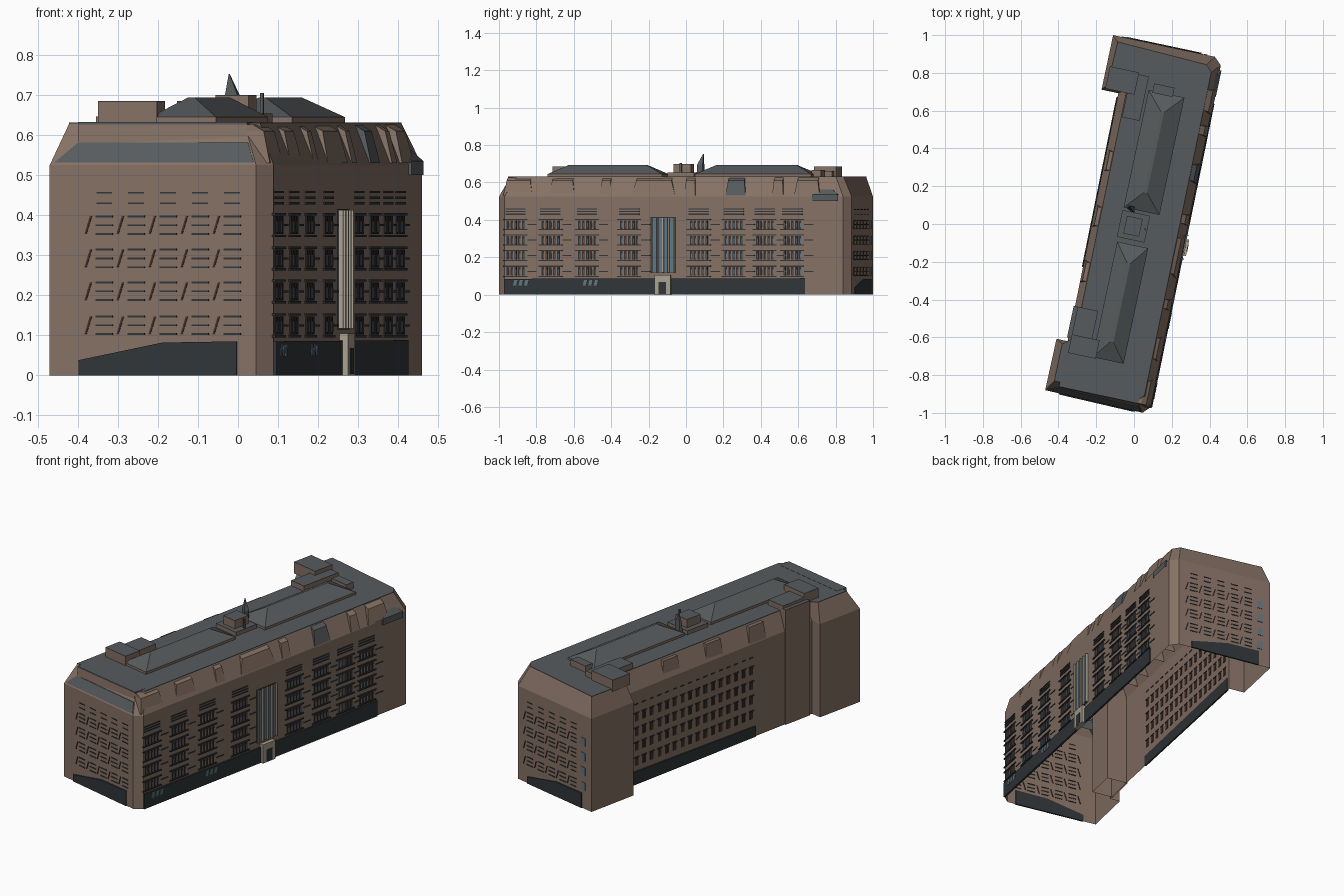
import bpy, bmesh, math
from mathutils import Matrix, Vector

YAW = math.radians(-12)          # whole building is turned on its plot

def material(name, rgb):
    m = bpy.data.materials.new(name)
    m.diffuse_color = (*rgb, 1)
    return m

BROWN = material("brown_stone", (0.235, 0.165, 0.128))
ROOF = material("roof_grey", (0.095, 0.105, 0.11))
DARK = material("dark_base", (0.03, 0.036, 0.04))
RED = material("red_frame", (0.06, 0.028, 0.022))
BLUE = material("blue_glass", (0.12, 0.18, 0.22))
BEIGE = material("beige_stone", (0.40, 0.35, 0.28))

def finish(name, bm, mat):
    me = bpy.data.meshes.new(name)
    bmesh.ops.recalc_face_normals(bm, faces=bm.faces)
    bm.to_mesh(me)
    bm.free()
    ob = bpy.data.objects.new(name, me)
    ob.rotation_euler.z = YAW
    me.materials.append(mat)
    bpy.context.collection.objects.link(ob)
    return ob

def loft(name, rings, mat, top=True, bottom=False):
    """Skin between rings given as (list of xy, z)."""
    bm = bmesh.new()
    rows = [[bm.verts.new((x, y, z)) for x, y in pts] for pts, z in rings]
    for lo, hi in zip(rows, rows[1:]):
        n = len(lo)
        for i in range(n):
            j = (i + 1) % n
            bm.faces.new((lo[i], lo[j], hi[j], hi[i]))
    if top:
        bm.faces.new(rows[-1])
    if bottom:
        bm.faces.new(rows[0][::-1])
    return finish(name, bm, mat)

def rect(u0, u1, v0, v1):
    return [(u0, v0), (u1, v0), (u1, v1), (u0, v1)]

def block(name, r, z0, z1, mat, cap=None):
    loft(name, [(rect(*r), z0), (rect(*r), z1)], mat)
    if cap:
        loft(name + "_cap", [(rect(*r), z1), (rect(*r), z1 + 0.002)], cap)

class Wall:
    """Collects flat panels set through one facade."""
    def __init__(self, name, a, b):
        self.name, self.a = name, Vector((*a, 0))
        self.d = (Vector((*b, 0)) - self.a).normalized()
        self.n = self.d.cross(Vector((0, 0, 1)))
        self.bms = {}
    def poly(self, pts, mat, out=0.003):
        bm = self.bms.setdefault(mat.name, (bmesh.new(), mat))[0]
        f, k = [[bm.verts.new(self.a + self.d * s + self.n * o + Vector((0, 0, z)))
                 for s, z in pts] for o in (out, -0.003)]
        bm.faces.new(f)
        bm.faces.new(k[::-1])
        for i in range(len(pts)):
            j = (i + 1) % len(pts)
            bm.faces.new((f[i], k[i], k[j], f[j]))
    def panel(self, s, z, w, h, mat, out=0.003, lean=0):
        w, h = w / 2, h / 2
        self.poly([(s - w - lean, z - h), (s + w - lean, z - h),
                   (s + w + lean, z + h), (s - w + lean, z + h)], mat, out)
    def done(self):
        for key, (bm, mat) in self.bms.items():
            finish(f"{self.name}_{key}", bm, mat)

# outer walls (open underneath) and leaning attic storey
foot = [(-0.277, -0.958), (0.252, -0.968), (0.288, -0.93), (0.275, 0.917),
        (0.235, 0.955), (-0.316, 0.955), (-0.316, 0.66), (-0.225, 0.66),
        (-0.215, -0.48), (-0.215, -0.68), (-0.275, -0.68)]
attic = [(-0.24, -0.90), (0.21, -0.91), (0.243, -0.875), (0.233, 0.87),
         (0.2, 0.905), (-0.285, 0.925), (-0.29, 0.69), (-0.185, 0.69),
         (-0.18, -0.47), (-0.18, -0.65), (-0.24, -0.70)]
loft("outer_walls", [(foot, 0), (foot, 0.525)], BROWN, top=False)
loft("attic_walls", [(foot, 0.525), (attic, 0.628)], BROWN, top=False)
loft("roof_deck", [(attic, 0.628), (attic, 0.632)], ROOF)

# grey sloping eave on the front end, with the upright wall above
eave = Wall("front_eave", (0, 0), (1, 0))
loft("front_eave", [([(-0.265, -0.957), (0.245, -0.966), (0.235, -0.90), (-0.25, -0.89)], 0.532),
                    ([(-0.21, -0.93), (0.225, -0.94), (0.22, -0.89), (-0.21, -0.88)], 0.582)], ROOF)
loft("front_parapet", [(rect(-0.21, 0.22, -0.93, -0.86), 0.578),
                       (rect(-0.21, 0.22, -0.925, -0.86), 0.626)], BROWN)
loft("front_parapet_cap", [(rect(-0.21, 0.22, -0.925, -0.86), 0.626),
                           (rect(-0.21, 0.22, -0.925, -0.86), 0.633)], ROOF)

# dormer bays leaning out along the right attic
for v, w, m in ((-0.86, 0.08, BROWN), (-0.62, 0.07, BROWN), (-0.38, 0.03, BROWN), (-0.12, 0.12, BROWN),
                (0.08, 0.03, BROWN), (0.33, 0.055, ROOF), (0.56, 0.03, BROWN), (0.72, 0.07, BROWN)):
    loft("attic_dormer", [(rect(0.2, 0.281, v - w, v + w), 0.53),
                          (rect(0.2, 0.262, v - w * .8, v + w * .8), 0.61),
                          (rect(0.2, 0.235, v - w * .8, v + w * .8), 0.626)], m)
for v in (-0.3, 0.0, 0.3):
    loft("left_dormer", [(rect(-0.215, -0.15, v - .06, v + .06), 0.53),
                         (rect(-0.205, -0.15, v - .05, v + .05), 0.62)], BROWN)
loft("corner_dormer", [(rect(0.2, 0.284, 0.75, 0.89), 0.50), (rect(0.2, 0.284, 0.75, 0.89), 0.535),
                       (rect(0.2, 0.25, 0.80, 0.84), 0.575)], ROOF)

# stair tower and rooftop plant rooms
block("stair_tower", (-0.222, -0.1, -0.66, -0.49), 0, 0.645, BROWN, ROOF)
block("front_plant_room", (-0.2, -0.05, -0.74, -0.64), 0.62, 0.683, BROWN, ROOF)
block("front_plant_annex", (-0.2, -0.09, -0.64, -0.49), 0.62, 0.66, BROWN, ROOF)
block("back_plant_room", (-0.18, -0.085, 0.54, 0.78), 0.62, 0.66, BROWN, ROOF)
block("back_wing_room", (-0.298, -0.14, 0.67, 0.79), 0.62, 0.683, BROWN, ROOF)
block("back_hip_box", (-0.05, 0.06, 0.70, 0.75), 0.62, 0.665, BROWN, ROOF)

# two long hipped roofs on low kerbs
for v0, v1, u0, u1 in ((0.075, 0.71, -0.072, 0.122), (-0.735, -0.11, -0.068, 0.1)):
    r = (u0, u1, v0, v1)
    block("hip_kerb", r, 0.62, 0.645, BROWN)
    c = (u0 + u1) / 2
    loft("hip_roof", [(rect(*r), 0.645), (rect(c - .008, c + .008, v0 + 0.1, v1 - 0.1), 0.694)], ROOF)

# central penthouse, spike and pole
block("penthouse_base", (-0.075, 0.075, -0.085, 0.06), 0.62, 0.652, BROWN, ROOF)
block("penthouse_top", (-0.045, 0.04, -0.06, 0.035), 0.65, 0.698, BROWN, ROOF)
loft("spike", [([(-0.055, 0.075), (-0.012, 0.055), (-0.012, 0.09), (-0.05, 0.092)], 0.63),
               ([(-0.05, 0.075), (-0.012, 0.058), (-0.012, 0.088), (-0.047, 0.09)], 0.695),
               ([(-0.042, 0.086), (-0.04, 0.085), (-0.04, 0.088), (-0.042, 0.088)], 0.753)], ROOF)
block("vent_pole", (0.06, 0.068, -0.02, -0.01), 0.63, 0.705, ROOF)

ROWS = (0.125, 0.21, 0.292, 0.375)

# right facade: slatted window groups, dark plinth, tall glass and entrance
w = Wall("right_facade", (0.288, -0.93), (0.275, 0.917))
for v in (-0.87, -0.68, -0.48, -0.25, 0.13, 0.32, 0.49, 0.64):
    s = v + 0.93
    for z in ROWS:
        for k in range(5):
            o = s + (k - 2) * 0.021
            w.panel(o, z, 0.013, 0.045, (DARK, RED)[k % 2])
            w.panel(o + 0.003, z - 0.004, 0.004, 0.026, BLUE, 0.004)
        for dz in (-0.027, 0.027):
            w.panel(s, z + dz, 0.13, 0.006, DARK, 0.006)
        w.panel(s + 0.09, z, 0.05, 0.005, DARK)
    for dz in (0, 0.014, 0.028):
        w.panel(s, 0.43 + dz, 0.11, 0.006, DARK, 0.004)
w.poly([(0, 0), (1.64, 0), (1.64, 0.088), (0, 0.085)], DARK, 0.008)
for s in (0.06, 0.09, 0.12, 0.44, 0.47, 0.5):
    w.panel(s, 0.063, 0.018, 0.03, BLUE, 0.010, 0.004)
w.panel(0.865, 0.265, 0.135, 0.30, DARK, 0.003)
for k in range(4):
    w.panel(0.818 + k * 0.032, 0.265, 0.019, 0.29, BLUE, 0.008)
for k in range(5):
    w.panel(0.802 + k * 0.032, 0.265, 0.007, 0.295, BEIGE, 0.014)
w.panel(0.865, 0.052, 0.088, 0.105, BEIGE, 0.022)
w.panel(0.865, 0.036, 0.04, 0.066, DARK, 0.024)
w.done()

# end facades: thin slits, sill lines and a wedge-shaped plinth
for name, a, b, start, glass in (("front_end", foot[0], foot[1], 0.10, False),
                                 ("back_end", foot[4], foot[5], 0.05, True)):
    w = Wall(name, a, b)
    for c in range(5):
        s = start + 0.04 + c * 0.082
        for z in ROWS:
            for dz in (-0.022, 0, 0.022):
                w.panel(s, z + dz, 0.044, 0.0045, DARK, 0.003)
            w.panel(s - 0.041, z, 0.005, 0.045, RED, 0.003, 0.007)
        for dz in (0, 0.026):
            w.panel(s, 0.43 + dz, 0.04, 0.004, DARK)
    if glass:
        for z in ROWS:
            w.panel(0.49, z, 0.03, 0.045, BLUE)
    w.poly([(0.075, 0), (0.48, 0), (0.48, 0.085), (0.29, 0.082), (0.075, 0.038)], DARK, 0.006)
    w.done()

# left facade: long rows of red windows over a dark plinth
w = Wall("left_facade", foot[7], foot[8])
for c in range(17):
    s = 0.05 + c * 0.054
    for z in ROWS:
        w.panel(s, z, 0.022, 0.04, RED)
        w.panel(s + 0.004, z, 0.005, 0.034, DARK, 0.005)
        w.panel(s, z + 0.026, 0.034, 0.005, DARK, 0.005)
    w.panel(s, 0.45, 0.026, 0.006, DARK)
w.poly([(0.02, 0), (0.94, 0), (0.94, 0.06), (0.02, 0.075)], DARK, 0.006)
w.done()
